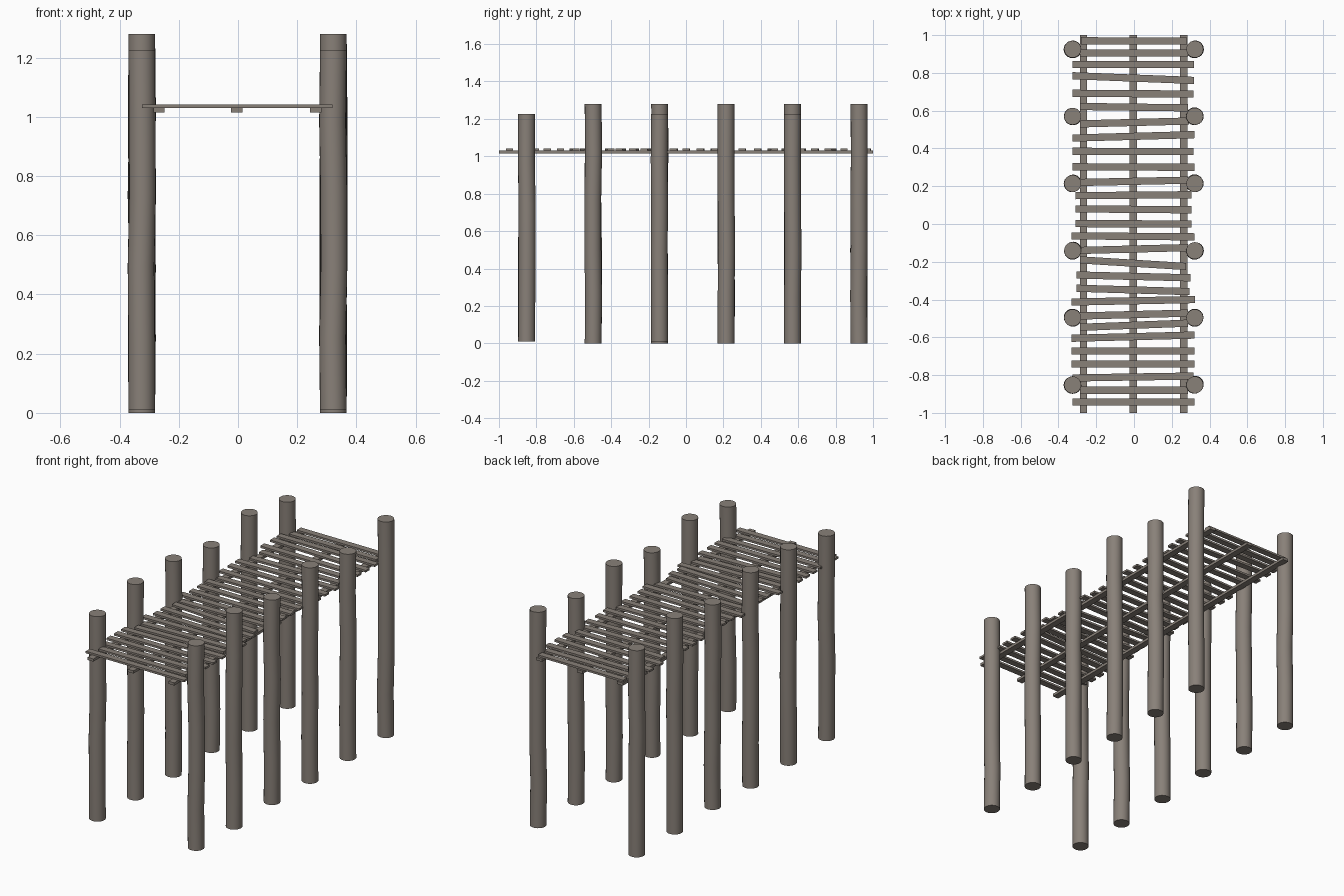
import bpy, bmesh, math, random

if "Cube" in bpy.data.objects:
    bpy.data.objects.remove(bpy.data.objects["Cube"])
random.seed(4)

wood = bpy.data.materials.new("weathered wood")
wood.diffuse_color = (0.25, 0.218, 0.19, 1)
wood.use_nodes = True
wood.node_tree.nodes["Principled BSDF"].inputs["Base Color"].default_value = wood.diffuse_color


def finish(bm, name, smooth=False):
    bmesh.ops.recalc_face_normals(bm, faces=bm.faces)
    me = bpy.data.meshes.new(name)
    bm.to_mesh(me)
    bm.free()
    me.materials.append(wood)
    ob = bpy.data.objects.new(name, me)
    bpy.context.collection.objects.link(ob)
    if smooth:
        bpy.context.view_layer.objects.active = ob
        ob.select_set(True)
        bpy.ops.object.shade_smooth_by_angle(angle=math.radians(40))
        ob.select_set(False)


def box(name, x0, x1, yl, yr, width, z0, z1):
    # board running along x from (x0, yl) to (x1, yr)
    bm = bmesh.new()
    h = width / 2
    pts = [(x0, yl - h), (x1, yr - h), (x1, yr + h), (x0, yl + h)]
    lo = [bm.verts.new((x, y, z0)) for x, y in pts]
    hi = [bm.verts.new((x, y, z1)) for x, y in pts]
    bm.faces.new(lo)
    bm.faces.new(hi)
    for i in range(4):
        j = (i + 1) % 4
        bm.faces.new((lo[i], lo[j], hi[j], hi[i]))
    finish(bm, name)


def post(name, x, y, z0, z1, r=0.045, n=24):
    # slightly crooked round log
    bm = bmesh.new()
    rings = []
    for k in range(6):
        d = 0 if k in (0, 5) else 0.003
        ox, oy = random.uniform(-d, d), random.uniform(-d, d)
        z = z0 + (z1 - z0) * k / 5
        rings.append([bm.verts.new((x + ox + r * math.cos(2 * math.pi * i / n),
                                    y + oy + r * math.sin(2 * math.pi * i / n), z))
                      for i in range(n)])
    bm.faces.new(rings[0])
    bm.faces.new(rings[-1])
    for a, b in zip(rings, rings[1:]):
        for i in range(n):
            j = (i + 1) % n
            bm.faces.new((a[i], a[j], b[j], b[i]))
    finish(bm, name, True)


# two rows of posts, L = low top, H = high top
for side, x, tops in (("left", -0.325, "LHHLHL"), ("right", 0.322, "LHLHLH")):
    for i, t in enumerate(tops):
        low = t == "L"
        post(f"{side}_post_{i + 1}", x, -0.852 + 0.3555 * i,
             0.01 if low and i < 4 else 0.0, 1.225 if low else 1.28)

# three long bearers under the deck
for i, x in enumerate((-0.267, -0.004, 0.263)):
    box(f"bearer_{i + 1}", x - 0.019, x + 0.019, 0, 0, 2.0, 1.015, 1.031)

# deck planks: y at left end, y at right end, left x, right x
planks = [
    (0.97, 0.968, -.28, .28), (0.905, 0.905, -.285, .285), (0.845, 0.845, -.325, .318),
    (0.785, 0.76, -.325, .318), (0.692, 0.688, -.325, .315), (0.622, 0.615, -.285, .285),
    (0.53, 0.545, -.285, .29), (0.455, 0.473, -.325, .32), (0.385, 0.383, -.325, .315),
    (0.303, 0.30, -.325, .32), (0.22, 0.232, -.285, .285), (0.15, 0.155, -.31, .305),
    (0.08, 0.075, -.31, .305), (0.002, 0, -.31, .305), (-0.063, -0.068, -.33, .32),
    (-0.14, -0.125, -.285, .285), (-0.19, -0.225, -.287, .275), (-0.27, -0.285, -.305, .30),
    (-0.34, -0.358, -.305, .295), (-0.413, -0.40, -.33, .322), (-0.487, -0.472, -.285, .285),
    (-0.547, -0.525, -.285, .285), (-0.605, -0.588, -.33, .32), (-0.672, -0.672, -.33, .32),
    (-0.742, -0.742, -.33, .32), (-0.815, -0.805, -.325, .315), (-0.88, -0.88, -.285, .285),
    (-0.943, -0.943, -.325, .32)]
for i, (yl, yr, x0, x1) in enumerate(planks):
    box(f"deck_plank_{i + 1}", x0, x1, yl, yr, 0.038, 1.03, 1.042)
